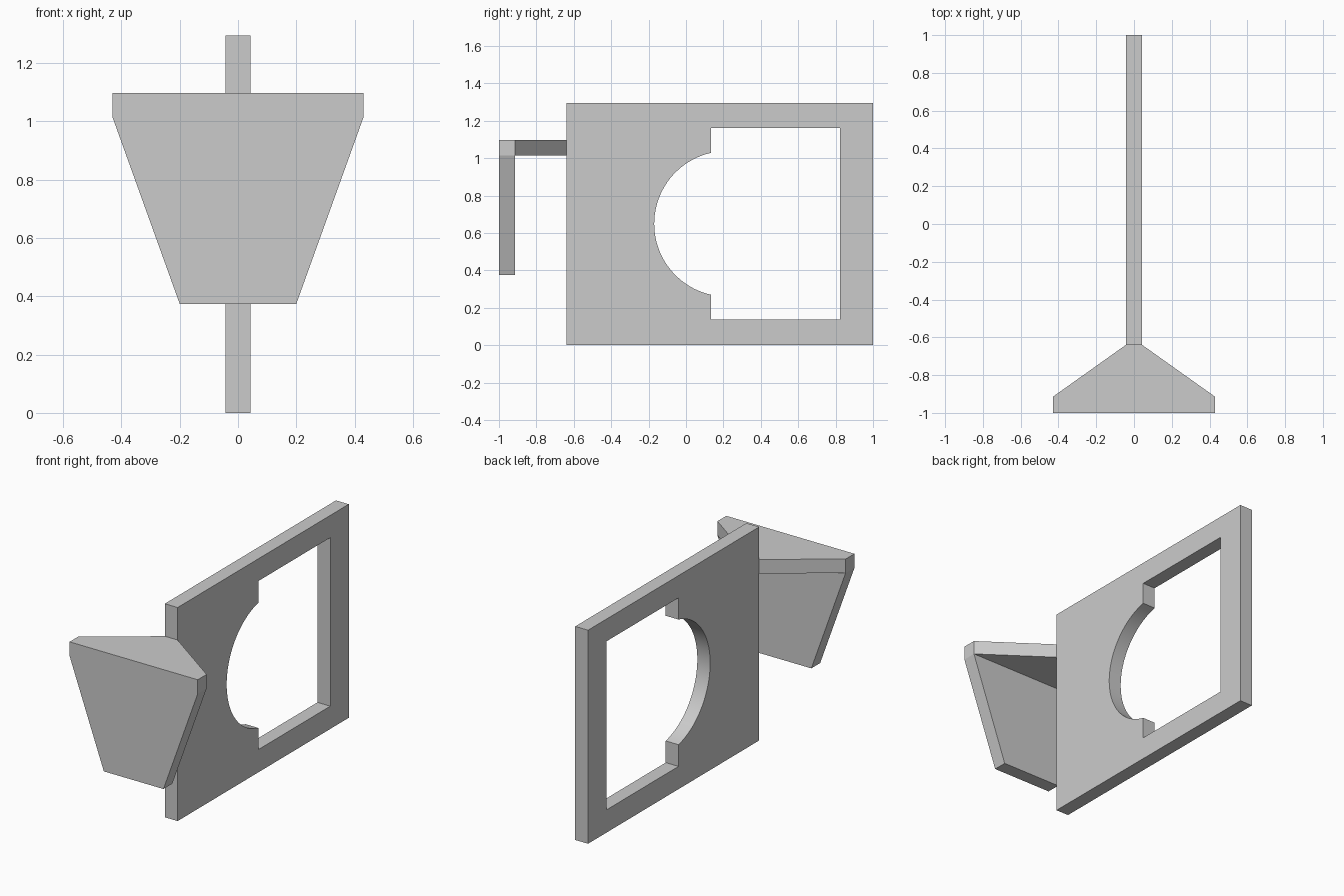
import bpy, bmesh, math
from mathutils import Vector

cube = bpy.data.objects.get("Cube")
if cube:
    bpy.data.objects.remove(cube, do_unlink=True)

grey = bpy.data.materials.new("light grey")
grey.use_nodes = True
COLOUR = (0.6, 0.6, 0.6, 1)
grey.diffuse_color = COLOUR
grey.node_tree.nodes["Principled BSDF"].inputs["Base Color"].default_value = COLOUR


def prism(name, loops, place, start, end):
    """Fill the outlines (later ones are holes) and extrude from start to end."""
    bm = bmesh.new()
    for loop in loops:
        verts = [bm.verts.new(place(u, v, start)) for u, v in loop]
        for a, b in zip(verts, verts[1:] + verts[:1]):
            bm.edges.new((a, b))
    bmesh.ops.triangle_fill(bm, edges=bm.edges[:], use_beauty=True)
    bmesh.ops.dissolve_limit(bm, angle_limit=0.01, verts=[], edges=bm.edges[:])
    ext = bmesh.ops.extrude_face_region(bm, geom=bm.faces[:], use_keep_orig=True)
    shift = Vector(place(0, 0, end)) - Vector(place(0, 0, start))
    moved = [g for g in ext["geom"] if isinstance(g, bmesh.types.BMVert)]
    bmesh.ops.translate(bm, verts=moved, vec=shift)
    bmesh.ops.recalc_face_normals(bm, faces=bm.faces[:])
    mesh = bpy.data.meshes.new(name)
    bm.to_mesh(mesh)
    bm.free()
    mesh.materials.append(grey)
    obj = bpy.data.objects.new(name, mesh)
    bpy.context.collection.objects.link(obj)
    return obj


def mirrored(half):
    """Complete a right-hand outline across the centre line."""
    return half + [(-u, v) for u, v in reversed(half)]


T = 0.043            # half thickness of the frame
BACK = -0.915        # back of the front panel
FRAME_FRONT = -0.64
TOP, SHELF_BOTTOM = 1.098, 1.013

# Upright frame: rectangular window with a round bay towards the front
outer = [(FRAME_FRONT, 0), (1, 0), (1, 1.295), (FRAME_FRONT, 1.295)]
cy, cz, r, step_y = 0.219, 0.649, 0.389, 0.133
limit = math.acos((cy - step_y) / r)
N = 40
arc = [(cy - r * math.cos(a), cz + r * math.sin(a))
       for a in (limit * (2 * i / N - 1) for i in range(N + 1))]
window = [(step_y, 1.16), (0.823, 1.16), (0.823, 0.138), (step_y, 0.138)]
frame = prism("upright_frame", [outer, arc + window],
              lambda u, v, w: (w, u, v), -T, T)

# Tapered panel at the front
panel = prism("front_panel",
              [mirrored([(0.2, 0.374), (0.43, SHELF_BOTTOM), (0.43, TOP)])],
              lambda u, v, w: (u, w, v), -1, BACK)

# Flat shelf joining the panel to the frame
shelf = prism("joining_shelf", [mirrored([(0.43, BACK), (T, FRAME_FRONT)])],
              lambda u, v, w: (u, v, w), SHELF_BOTTOM, TOP)

# Smooth only the round bay
bpy.ops.object.select_all(action='DESELECT')
frame.select_set(True)
bpy.context.view_layer.objects.active = frame
bpy.ops.object.shade_smooth_by_angle(angle=math.radians(30))
